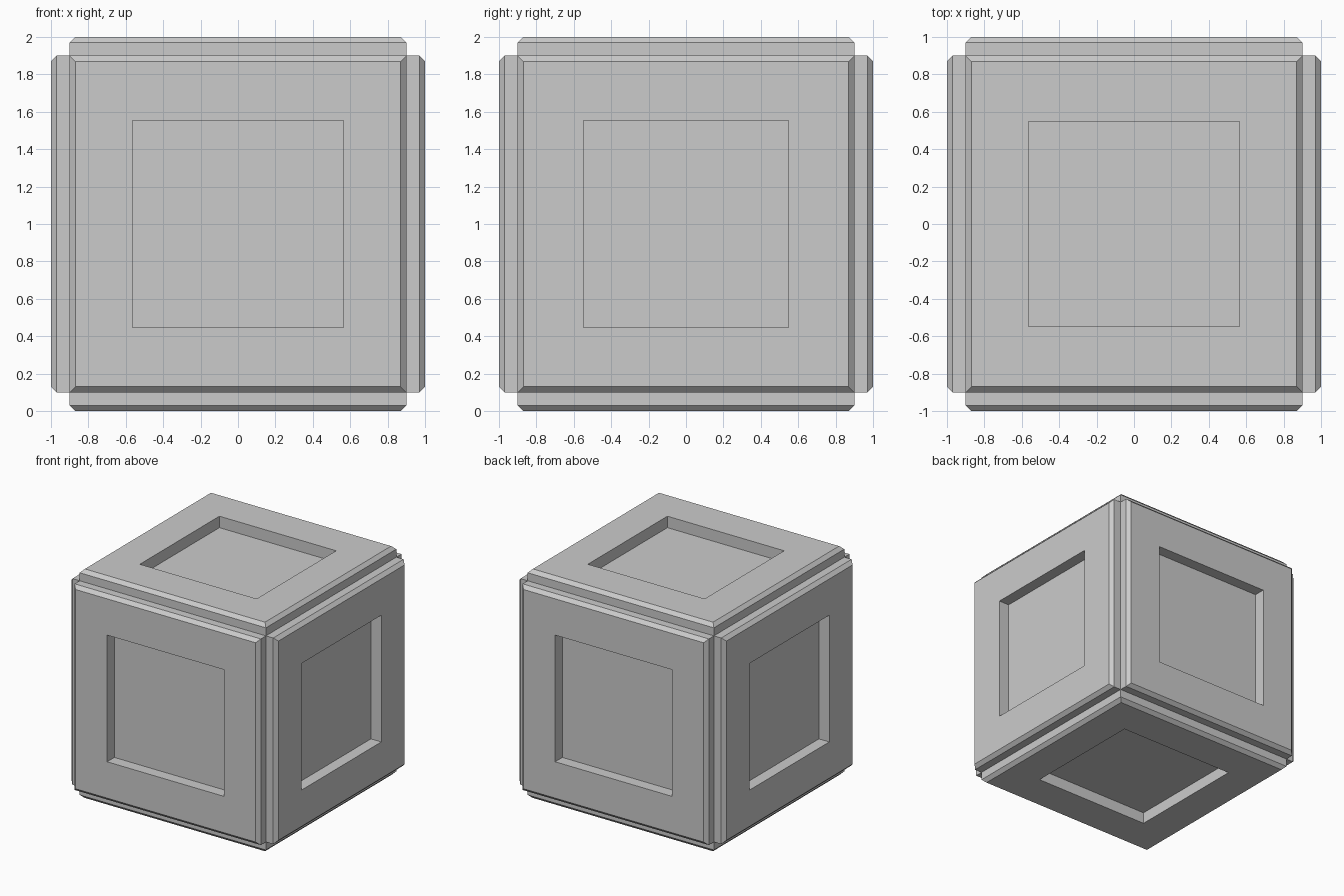
import bpy, bmesh
from mathutils import Vector

if "Cube" in bpy.data.objects:
    bpy.data.objects.remove(bpy.data.objects["Cube"])

CORE = 1.8                              # solid core cube
RECESS = Vector((0.564, 0.549, 0.553))  # half sizes of the square recesses
DEPTH = 0.1                             # recess depth

bm = bmesh.new()
bmesh.ops.create_cube(bm, size=CORE)

# Raised panel on each side, leaving a notch along every cube edge
panels = bmesh.ops.extrude_discrete_faces(bm, faces=bm.faces[:])["faces"]
for f in panels:
    bmesh.ops.translate(bm, verts=f.verts[:], vec=f.normal * 0.07)

# Chamfered panel rim
bmesh.ops.inset_individual(bm, faces=panels, thickness=0.03, depth=0.03,
                           use_even_offset=True)

# Recess outline on each panel
bmesh.ops.inset_individual(bm, faces=panels, thickness=0.3, use_even_offset=True)
bm.normal_update()
for f in panels:
    axis = max(range(3), key=lambda i: abs(f.normal[i]))
    for v in f.verts:
        for i in range(3):
            if i != axis:
                v.co[i] = RECESS[i] if v.co[i] > 0 else -RECESS[i]

# Sunken recess floor
floors = bmesh.ops.extrude_discrete_faces(bm, faces=panels)["faces"]
bm.normal_update()
for f in floors:
    bmesh.ops.translate(bm, verts=f.verts[:], vec=f.normal * -DEPTH)

# Stand the crate on the ground
bmesh.ops.translate(bm, verts=bm.verts[:], vec=(0, 0, 1))
bmesh.ops.recalc_face_normals(bm, faces=bm.faces[:])
mesh = bpy.data.meshes.new("panelled_crate")
bm.to_mesh(mesh)
bm.free()
bpy.context.collection.objects.link(bpy.data.objects.new("panelled_crate", mesh))
